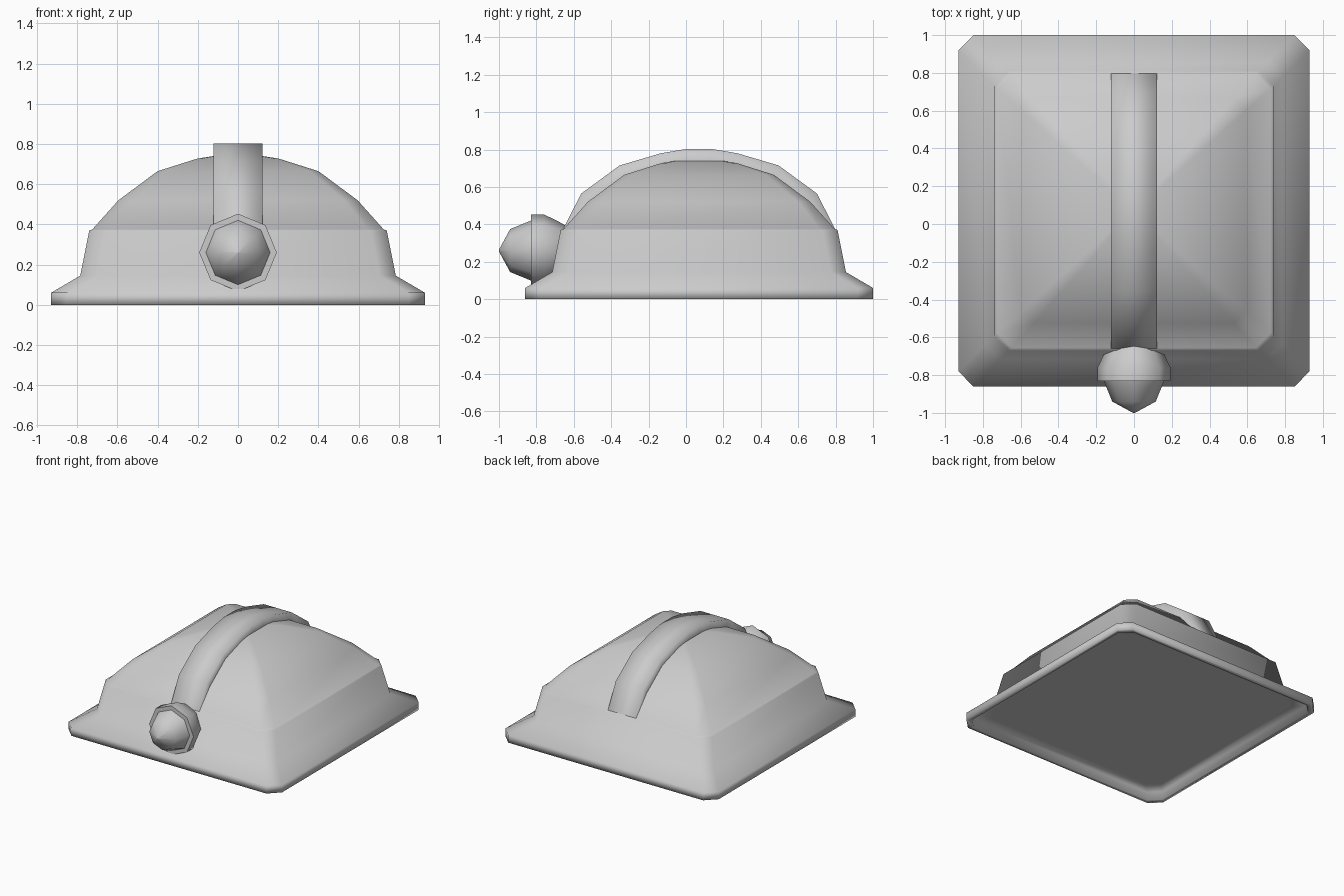
import bpy, math

cube = bpy.data.objects.get("Cube")
if cube:
    bpy.data.objects.remove(cube)

grey = bpy.data.materials.new("light grey")
grey.use_nodes = True
colour = (0.6, 0.6, 0.6, 1)
grey.diffuse_color = colour
grey.node_tree.nodes["Principled BSDF"].inputs["Base Color"].default_value = colour

CENTRE_Y = 0.07   # middle of the square body
LAMP_Z = 0.26     # height of the lamp axis


def loft(name, rings, closed=True, cap_start=False, cap_end=False, smooth_angle=180):
    """Skin a list of equal-length vertex rows, optionally capping the ends."""
    n = len(rings[0])
    verts = [v for ring in rings for v in ring]
    faces = [(k * n + i, k * n + (i + 1) % n, (k + 1) * n + (i + 1) % n, (k + 1) * n + i)
             for k in range(len(rings) - 1) for i in range(n if closed else n - 1)]
    if cap_start:
        faces.append(tuple(reversed(range(n))))
    if cap_end:
        faces.append(tuple(range(len(verts) - n, len(verts))))
    mesh = bpy.data.meshes.new(name)
    mesh.from_pydata(verts, [], faces)
    mesh.materials.append(grey)
    obj = bpy.data.objects.new(name, mesh)
    bpy.context.collection.objects.link(obj)
    bpy.ops.object.select_all(action='DESELECT')
    obj.select_set(True)
    bpy.context.view_layer.objects.active = obj
    bpy.ops.object.shade_smooth_by_angle(angle=math.radians(smooth_angle))


def square(half, z, cut=0.08):
    """Square ring with chamfered corners, anticlockwise from above."""
    a, b = half, half - cut
    corners = [(a, -b), (a, b), (b, a), (-b, a), (-a, b), (-a, -b), (-b, -a), (b, -a)]
    return [(x, y + CENTRE_Y, z) for x, y in corners]


def octagon(radius, y):
    """Eight-sided ring around the lamp axis."""
    return [(radius * math.sin(i * math.pi / 4), y, LAMP_Z + radius * math.cos(i * math.pi / 4))
            for i in range(8)]


# Flared base with a recessed underside, tapered wall and domed top in one shell
base = [square(0.80, 0.06), square(0.89, 0.06), square(0.90, 0), square(0.93, 0),
        square(0.93, 0.06), square(0.785, 0.145), square(0.74, 0.37)]
dome_profile = [(0.725, 0.375), (0.595, 0.52), (0.40, 0.665), (0.20, 0.728), (0.01, 0.757)]
dome = [square(h, z, 0.11 * h) for h, z in dome_profile]
loft("domed_body", base + dome, cap_start=True, cap_end=True)

# Strap arching over the dome from front to back
half_arch = [(0.73, 0.37), (0.63, 0.565), (0.425, 0.715), (0.205, 0.78), (0.07, 0.803)]
arch = [(-d, z) for d, z in half_arch] + [(d, z) for d, z in reversed(half_arch)]
strap = []
for d, z in arch:
    inner, outer = (d * 0.91 + CENTRE_Y, z * 0.91), (d + CENTRE_Y, z)
    strap.append([(0.122, *inner), (0.122, *outer), (-0.122, *outer), (-0.122, *inner)])
loft("strap", list(reversed(strap)), closed=False)

# Lamp housing with a flat rim
housing_profile = [(0.12, -0.62), (0.16, -0.69), (0.193, -0.76), (0.193, -0.83), (0.16, -0.83)]
loft("lamp_housing", [octagon(r, y) for r, y in housing_profile], smooth_angle=75)

# Rounded bulb
bulb_profile = [(0.16, -0.83), (0.115, -0.94), (0.005, -1.0)]
loft("lamp_bulb", [octagon(r, y) for r, y in bulb_profile], cap_end=True)
